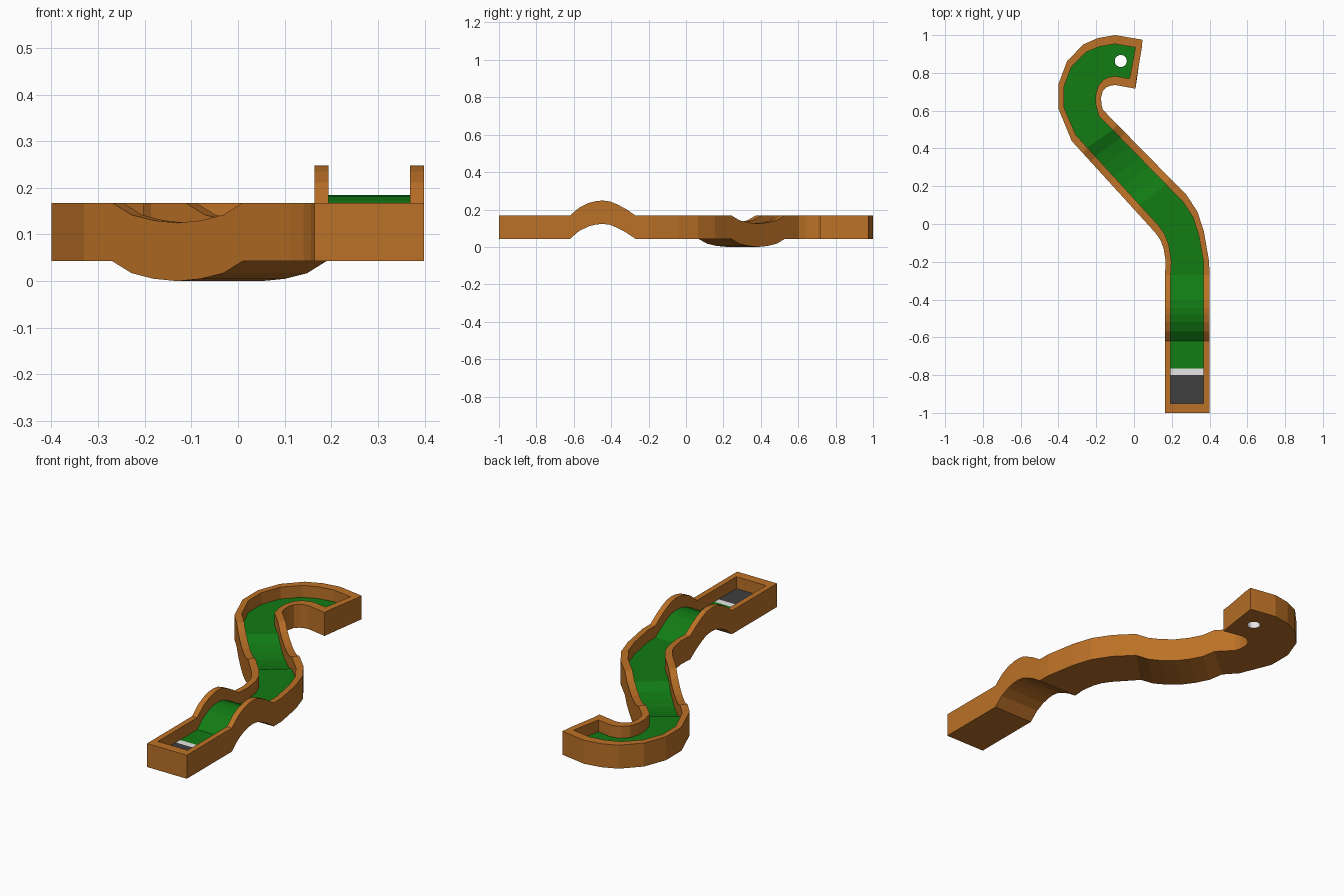
import bpy, bmesh
from mathutils import Vector

if "Cube" in bpy.data.objects:
    bpy.data.objects.remove(bpy.data.objects["Cube"])

BOTTOM, FLOOR, RIM = 0.043, 0.105, 0.168


def material(name, rgb):
    m = bpy.data.materials.new(name)
    m.diffuse_color = (*rgb, 1)
    m.use_nodes = True
    m.node_tree.nodes["Principled BSDF"].inputs["Base Color"].default_value = m.diffuse_color
    return m


wood = material("orange wood", (0.50, 0.165, 0.02))
green = material("green turf", (0.006, 0.20, 0.007))
dark = material("dark tee mat", (0.05, 0.05, 0.05))
white = material("white", (0.85, 0.85, 0.85))

# Stations along the lane: left outer point, right outer point, height offset
stations = []


def add(lx, ly, rx, ry, dz=0.0):
    stations.append((Vector((lx, ly)), Vector((rx, ry)), dz))


# Straight tee end and hump
straight = [(-1, 0), (-0.95, 0), (-0.80, 0), (-0.765, 0), (-0.62, 0),
            (-0.57, 0.043), (-0.52, 0.067), (-0.48, 0.077), (-0.445, 0.08),
            (-0.405, 0.075), (-0.365, 0.058), (-0.32, 0.034), (-0.27, 0)]
for y, dz in straight:
    add(0.164, y, 0.399, y, dz)

# Bend to the left
add(0.168, -0.20, 0.398, -0.20)
add(0.157, -0.13, 0.370, -0.04)
add(0.140, -0.085, 0.336, 0.065)
add(0.112, -0.045, 0.277, 0.155)

# Dip on the diagonal run
l0, l1 = Vector((0.01, 0.067)), Vector((-0.27, 0.374))
r0, r1 = Vector((0.19, 0.243)), Vector((-0.09, 0.528))
for t, dz in [(0, 0), (0.15, -0.026), (0.32, -0.038), (0.5, -0.043),
              (0.68, -0.038), (0.85, -0.026), (1, 0)]:
    add(*l0.lerp(l1, t), *r0.lerp(r1, t), dz)

# Hook round to the hole
for p in [(-0.33, 0.44, -0.165, 0.605), (-0.40, 0.61, -0.173, 0.637),
          (-0.40, 0.74, -0.174, 0.672), (-0.355, 0.86, -0.165, 0.705),
          (-0.27, 0.95, -0.145, 0.724), (-0.19, 0.985, -0.125, 0.732),
          (-0.10, 1.0, -0.10, 0.736), (0.012, 0.981, -0.028, 0.723),
          (0.045, 0.975, 0.008, 0.716)]:
    add(*p)


def section(bm, left, right, dz):
    """Trough cross-section: outer left, inner left, inner right, outer right."""
    n = (right - left).normalized()
    inset = Vector((n.x * 0.03, n.y * 0.047))
    li, ri = left + inset, right - inset
    pts = [(left, BOTTOM), (left, RIM), (li, RIM), (li, FLOOR),
           (ri, FLOOR), (ri, RIM), (right, RIM), (right, BOTTOM)]
    return [bm.verts.new((p.x, p.y, z + dz)) for p, z in pts]


# Closed lane: wooden walls and underside, turf floor
bm = bmesh.new()
rings = [section(bm, *s) for s in stations]
last = len(rings) - 2
for i, (a, b) in enumerate(zip(rings, rings[1:])):
    end = i in (0, last)
    pairs = [(0, 1), (1, 2), (5, 6), (6, 7), (7, 0)]
    pairs += [(2, 5)] if end else [(2, 3), (3, 4), (4, 5)]
    for j, k in pairs:
        f = bm.faces.new((a[j], a[k], b[k], b[j]))
        if (j, k) == (3, 4):
            f.material_index = 2 if i == 1 else 3 if i == 2 else 1
for r in (rings[0], rings[-1]):          # outer faces of the end walls
    bm.faces.new([r[j] for j in (0, 1, 2, 5, 6, 7)])
for r in (rings[1], rings[-2]):          # inner faces of the end walls
    bm.faces.new([r[j] for j in (2, 3, 4, 5)])
bmesh.ops.delete(bm, geom=[v for v in bm.verts if not v.link_faces], context='VERTS')
bmesh.ops.recalc_face_normals(bm, faces=bm.faces[:])
mesh = bpy.data.meshes.new("golf_lane")
bm.to_mesh(mesh)
bm.free()
lane = bpy.data.objects.new("golf_lane", mesh)
bpy.context.collection.objects.link(lane)
for m in (wood, green, dark, white):
    mesh.materials.append(m)

# Hole cut right through, lined in white
bpy.ops.mesh.primitive_cylinder_add(vertices=24, radius=0.032, depth=0.2,
                                    location=(-0.07, 0.863, 0.07))
cutter = bpy.context.object
cutter.name = "hole_cutter"
cutter.hide_render = True
cutter.data.materials.append(white)
mod = lane.modifiers.new("hole", 'BOOLEAN')
mod.operation = 'DIFFERENCE'
mod.solver = 'EXACT'
mod.material_mode = 'TRANSFER'
mod.object = cutter
bpy.ops.object.select_all(action='DESELECT')
lane.select_set(True)
bpy.context.view_layer.objects.active = lane
bpy.ops.object.modifier_apply(modifier="hole")
bpy.data.objects.remove(cutter)
